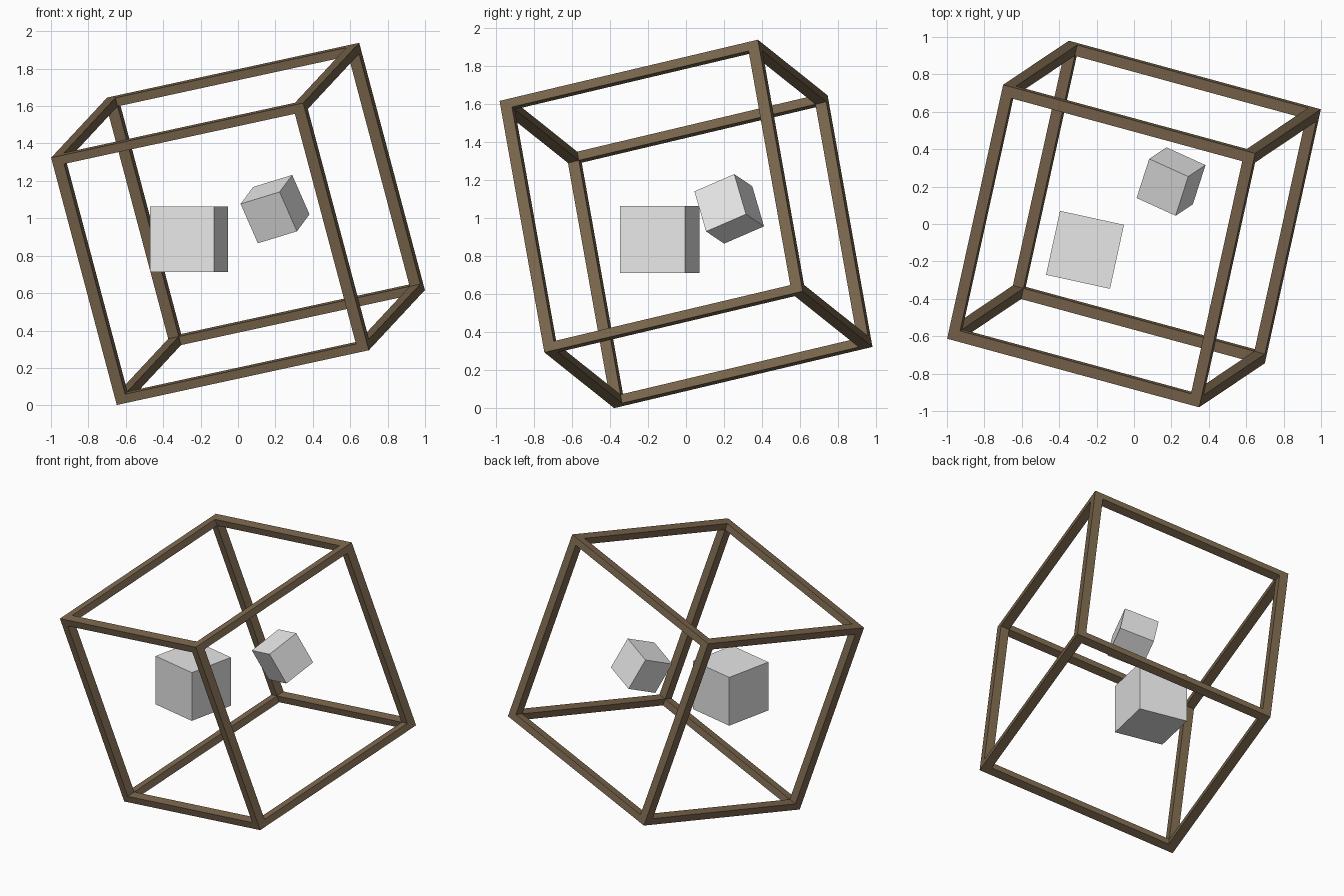
import bpy
from mathutils import Matrix, Vector

default = bpy.data.objects.get("Cube")
if default:
    bpy.data.objects.remove(default, do_unlink=True)


def material(name, colour):
    mat = bpy.data.materials.new(name)
    mat.use_nodes = True
    mat.diffuse_color = colour
    node = next(n for n in mat.node_tree.nodes if n.type == 'BSDF_PRINCIPLED')
    node.inputs["Base Color"].default_value = colour
    return mat


def orientation(x_dir, y_dir):
    """Rotation whose local x and y follow the two directions."""
    x = Vector(x_dir).normalized()
    z = x.cross(Vector(y_dir)).normalized()
    return Matrix((x, z.cross(x), z)).transposed().to_4x4()


def box(name, size, matrix, mat):
    bpy.ops.mesh.primitive_cube_add(size=1)
    obj = bpy.context.object
    obj.name = obj.data.name = name
    obj.data.transform(Matrix.Diagonal((*size, 1)))
    obj.matrix_world = matrix
    obj.data.materials.append(mat)
    return obj


brown = material("dark wood brown", (0.195, 0.133, 0.074, 1))
grey = material("light grey", (0.8, 0.8, 0.8, 1))

# Tilted open frame
WIDE, HIGH = 1.427, 1.388
BAR, RAIL = 0.06, 0.048
tilt = Matrix.Translation((0, 0, 0.97)) @ orientation((1.345, -0.366, 0.292), (0.302, 1.362, 0.323))
side = (WIDE - BAR) / 2
level = (HIGH - RAIL) / 2
for a in (-1, 1):
    for b in (-1, 1):
        parts = (
            ("frame_cross_rail", (WIDE, BAR, RAIL), (0, a * side, b * level)),
            ("frame_side_rail", (BAR, WIDE - 2 * BAR, RAIL), (a * side, 0, b * level)),
            ("frame_post", (BAR, BAR, HIGH - 2 * RAIL), (a * side, b * side, 0)),
        )
        for name, size, offset in parts:
            box(name, size, tilt @ Matrix.Translation(offset), brown)

# Upright block, turned about the vertical
box("large_block", (0.35, 0.35, 0.35),
    Matrix.Translation((-0.262, -0.138, 0.888)) @ orientation((0.343, -0.075, 0), (0.075, 0.343, 0)), grey)

# Small tilted block
box("small_block", (0.238, 0.238, 0.238),
    Matrix.Translation((0.198, 0.227, 1.049)) @ orientation((0.209, -0.095, 0.064), (0.068, 0.206, 0.09)), grey)
